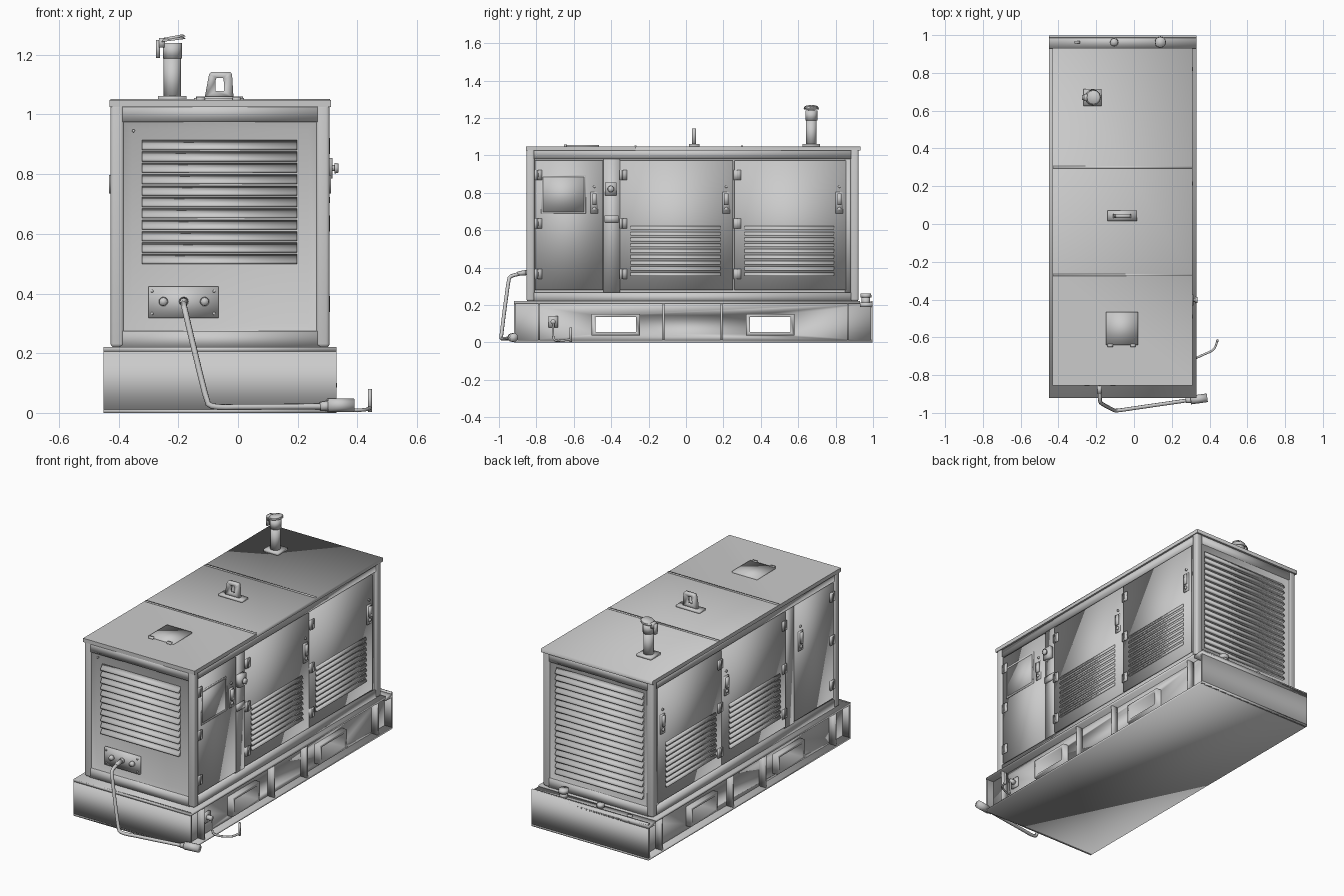
import bpy, bmesh
from mathutils import Vector, Matrix

if "Cube" in bpy.data.objects:
    bpy.data.objects.remove(bpy.data.objects["Cube"])

CX = -0.06          # centre line of the generator set
HW = 0.367          # half width of the canopy


def finish(name, bm, bevel=0, seg=1, smooth=True):
    bmesh.ops.recalc_face_normals(bm, faces=bm.faces)
    if bevel:
        bmesh.ops.bevel(bm, geom=bm.edges[:], offset=bevel, segments=seg, affect='EDGES', profile=0.5)
    for f in bm.faces:
        f.smooth = smooth       # sheet metal is smooth shaded across its folds
    me = bpy.data.meshes.new(name)
    bm.to_mesh(me)
    bm.free()
    ob = bpy.data.objects.new(name, me)
    bpy.context.collection.objects.link(ob)
    return ob


def crease(ob, test):
    """Keep the edges sharp for which test(midpoint, direction) is true."""
    me = ob.data
    for e in me.edges:
        a, b = (me.vertices[i].co for i in e.vertices)
        e.use_edge_sharp = bool(test((a + b) / 2, (b - a).normalized()))
    return ob


# mappings from panel coordinates (across, up, outward) to world
def front(u, v, d): return (u, -0.828 - d, v)
def back(u, v, d): return (u, 0.90 + d, v)
def side(s): return lambda u, v, d: (CX + s * (0.352 + d), u, v)
def world(x, z, y): return (x, y, z)


def prism(bm, M, prof, *us):
    """Extrude a (v, d) profile through the stations us."""
    rows = [[bm.verts.new(M(u, v, d)) for v, d in prof] for u in us]
    n = len(prof)
    bm.faces.new(rows[0])
    bm.faces.new(rows[-1])
    for a, b in zip(rows, rows[1:]):
        for i in range(n):
            j = (i + 1) % n
            bm.faces.new((a[i], a[j], b[j], b[i]))


def slab(name, M, u0, u1, v0, v1, d0, d1, bevel=0, seg=1, smooth=True):
    bm = bmesh.new()
    prism(bm, M, [(v0, d0), (v1, d0), (v1, d1), (v0, d1)], u0, u1)
    return finish(name, bm, bevel, seg, smooth)


def box(name, x0, x1, y0, y1, z0, z1, bevel=0, seg=1, smooth=True):
    return slab(name, world, x0, x1, z0, z1, y0, y1, bevel, seg, smooth)


def louvre(name, M, u0, u1, v0, v1, n, out=0.013):
    bm = bmesh.new()
    h = (v1 - v0) / n
    for i in range(n):
        b = v0 + i * h
        prism(bm, M, [(b + h * .97, 0), (b + h * .3, out), (b + h * .12, out), (b + h * .12, 0)], u0, u1)
    return finish(name, bm)


def ring(name, M, outer, inner, d0, d1, floor=False):
    """Square tube from d0 to d1, or a dished panel when floor is set."""
    bm = bmesh.new()

    def loop(r, d):
        return [bm.verts.new(M(u, v, d)) for u, v in
                ((r[0], r[2]), (r[1], r[2]), (r[1], r[3]), (r[0], r[3]))]
    if floor:
        loops = [loop(outer, d0), loop(inner, d1)]
        bm.faces.new(loops[1])
        pairs = [(0, 1)]
    else:
        loops = [loop(outer, d0), loop(outer, d1), loop(inner, d1), loop(inner, d0)]
        pairs = [(0, 1), (1, 2), (2, 3), (3, 0)]
    for a, b in pairs:
        for i in range(4):
            j = (i + 1) % 4
            bm.faces.new((loops[a][i], loops[a][j], loops[b][j], loops[b][i]))
    ob = finish(name, bm)
    # an open dish has no inside: make it face outward
    if floor and ob.data.polygons[0].normal.dot(Vector(M(0, 0, 1)) - Vector(M(0, 0, 0))) < 0:
        ob.data.flip_normals()
    return ob


def cyl(name, p0, p1, r, r2=None, n=12):
    p0, p1 = Vector(p0), Vector(p1)
    d = p1 - p0
    bm = bmesh.new()
    m = Matrix.Translation((p0 + p1) / 2) @ d.to_track_quat('Z', 'Y').to_matrix().to_4x4()
    bmesh.ops.create_cone(bm, cap_ends=True, segments=n, radius1=r, radius2=r if r2 is None else r2,
                          depth=d.length, matrix=m)
    return finish(name, bm)


def cable(name, pts, r):
    cu = bpy.data.curves.new(name, 'CURVE')
    cu.dimensions = '3D'
    cu.bevel_depth, cu.bevel_resolution, cu.resolution_u = r, 2, 5
    cu.use_fill_caps = True
    sp = cu.splines.new('BEZIER')
    sp.bezier_points.add(len(pts) - 1)
    for i, p in enumerate(pts):
        k = sp.bezier_points[i]
        t = (Vector(pts[min(i + 1, len(pts) - 1)]) - Vector(pts[max(i - 1, 0)])).normalized() * 0.018
        k.co, k.handle_left, k.handle_right = p, Vector(p) - t, Vector(p) + t
    bpy.context.collection.objects.link(bpy.data.objects.new(name, cu))


# ---- base skid: plates, recessed tank, ribs and fork pockets
X0, X1, Y0, Y1 = -0.45, 0.33, -0.92, 0.998
box("base_bottom_plate", X0, X1, Y0, Y1, 0, 0.012)
box("base_top_plate", X0, X1, Y0, 0.93, 0.205, 0.22)
box("base_rear_deck", X0, X1, 0.93, Y1, 0.19, 0.212)
for n, y in (("front", Y0), ("rear", Y1 - 0.012)):
    crease(box(f"base_{n}_plate", X0, X1, y, y + 0.012, 0, 0.22), lambda m, d: abs(d.x) < 0.5)
tank = box("base_tank", X0 + 0.045, X1 - 0.045, Y0 + 0.006, Y1 - 0.006, 0.006, 0.21)
for y in (-0.375, 0.45):
    cut = box("pocket_cutter", X0 - 0.1, X1 + 0.1, y - 0.115, y + 0.115, 0.045, 0.145)
    cut.hide_render = True
    md = tank.modifiers.new("pocket", 'BOOLEAN')
    md.operation, md.object, md.solver = 'DIFFERENCE', cut, 'EXACT'
    bpy.context.view_layer.objects.active = tank
    bpy.ops.object.modifier_apply(modifier=md.name)
    bpy.data.objects.remove(cut)
    ring("fork_pocket", lambda u, v, d: (d, u, v), (y - 0.13, y + 0.13, 0.038, 0.152),
         (y - 0.108, y + 0.108, 0.055, 0.136), X0 + 0.012, X1 - 0.012)
for s in (-1, 1):
    a, b = sorted((CX + s * 0.34, CX + s * 0.388))
    for y in (-0.785, -0.12, 0.19, 0.865):
        box("base_rib", a, b, y - 0.005, y + 0.005, 0.006, 0.21)

# ---- canopy frame
box("canopy_core", CX - 0.34, CX + 0.34, -0.812, 0.885, 0.215, 1.04, smooth=False)
for s in (-1, 1):
    M = side(s)
    a, b = sorted((CX + s * 0.322, CX + s * HW))
    box("corner_post_front", a, b, -0.853, -0.81, 0.22, 1.035, 0.012, 3)
    box("corner_post_rear", a, b, 0.88, 0.923, 0.22, 1.035, 0.012, 3)
    slab("side_top_rail", M, -0.82, 0.89, 0.98, 1.035, -0.03, 0.008)
    slab("side_bottom_rail", M, -0.82, 0.89, 0.215, 0.268, -0.03, 0.008)
    slab("side_pillar", M, -0.44, -0.352, 0.26, 0.985, -0.03, -0.002)
    slab("rear_pillar", M, 0.85, 0.89, 0.26, 0.985, -0.03, -0.004)
    # doors with hinges, handles and louvres
    for y0, y1 in ((-0.807, -0.443), (-0.352, 0.25), (0.258, 0.855)):
        slab("door", M, y0, y1, 0.28, 0.972, -0.02, 0.004)
        for z in (0.895, 0.635, 0.365):
            slab("hinge", M, y0 - 0.004, y0 + 0.036, z - 0.027, z + 0.027, 0, 0.011)
            cyl("hinge_pin", M(y0 + 0.016, z - 0.027, 0.011), M(y0 + 0.016, z + 0.027, 0.011), 0.005, n=8)
        h = y1 - (0.047 if y0 < -0.5 else 0.035)
        slab("handle_plate", M, h - 0.02, h + 0.02, 0.69, 0.805, 0, 0.010)
        slab("handle_paddle", M, h - 0.011, h + 0.011, 0.735, 0.797, 0.008, 0.020)
        cyl("handle_latch", M(h, 0.713, 0.008), M(h, 0.713, 0.016), 0.010)
        cyl("door_lock", M(h, 0.833, 0.002), M(h, 0.833, 0.010), 0.007, n=10)
        if y0 > -0.5:
            louvre("door_louvre", M, y0 + 0.055, y1 - 0.065, 0.35, 0.63, 9)
for y0, y1, n in ((-0.85, -0.80, "front"), (0.88, 0.92, "rear")):
    box(n + "_top_rail", CX - 0.335, CX + 0.335, y0, y1, 0.975, 1.035)
    box(n + "_bottom_rail", CX - 0.335, CX + 0.335, y0, y1, 0.215, 0.275)

# ---- roof: crisp at the front and left, rolled over at the rear and rear right
bm = bmesh.new()
prism(bm, lambda u, v, d: (v, u, d), [(CX - .371, 1.025), (CX + .371, 1.025), (CX + .371, 1.048),
                                      (CX - .371, 1.048)], -0.856, -0.27, 0.932)
crease(finish("roof", bm), lambda m, d: m.y < -0.3 or (m.x < -0.4 and m.y > -0.2) or m.z < 1.04)
for y in (-0.27, 0.30):
    box("roof_seam", CX - 0.368, CX + 0.368, y - 0.006, y + 0.006, 1.045, 1.052)

# ---- front panel with louvres and socket plate
ring("front_panel", front, (-0.385, 0.265, 0.27, 0.98), (-0.355, 0.235, 0.30, 0.95), 0.018, 0, True)
louvre("front_louvre", front, -0.322, 0.198, 0.495, 0.915, 11, 0.02)
slab("socket_plate", front, -0.30, -0.066, 0.318, 0.423, -0.005, 0.012)
for x in (-0.25, -0.182, -0.112):
    cyl("socket", front(x, 0.373, 0.01), front(x, 0.373, 0.03), 0.016, 0.013)
for x in (-0.288, -0.08):
    for z in (0.333, 0.408):
        cyl("plate_screw", front(x, z, 0.01), front(x, z, 0.016), 0.005, n=8)
cyl("panel_screw", front(-0.35, 0.945, 0), front(-0.35, 0.945, 0.008), 0.005, n=8)

# ---- rear radiator grille
ring("rear_panel", back, (-0.387, 0.267, 0.27, 0.98), (-0.357, 0.237, 0.30, 0.95), 0.018, 0, True)
louvre("rear_louvre", back, -0.35, 0.23, 0.305, 0.945, 17, 0.018)

# ---- right side control window, emergency stop and small bracket
R = side(1)
ring("control_window_frame", R, (-0.775, -0.535, 0.688, 0.893), (-0.765, -0.545, 0.698, 0.883), 0, 0.008)
slab("control_window", R, -0.767, -0.543, 0.696, 0.885, 0, 0.006)
slab("emergency_stop_box", R, -0.432, -0.372, 0.785, 0.855, -0.005, 0.024)
cyl("emergency_stop_stem", R(-0.402, 0.82, 0.02), R(-0.402, 0.82, 0.034), 0.010)
cyl("emergency_stop_button", R(-0.402, 0.82, 0.032), R(-0.402, 0.82, 0.044), 0.018, 0.015)
slab("pillar_bracket", R, -0.435, -0.36, 0.64, 0.678, -0.005, 0.008)

# ---- roof fittings: hatch, lifting eye, exhaust
box("roof_hatch", -0.147, 0.02, -0.64, -0.465, 1.04, 1.056)
for x in (-0.125, -0.005):
    box("hatch_hinge", x - 0.014, x + 0.014, -0.652, -0.636, 1.045, 1.058)
box("lifting_plate", -0.14, 0.016, 0.015, 0.072, 1.045, 1.060)
bm = bmesh.new()
out = [(-0.112, 1.055), (-0.015, 1.055), (-0.020, 1.135), (-0.026, 1.143), (-0.090, 1.143), (-0.097, 1.135)]
inn = [(-0.076, 1.078), (-0.046, 1.078), (-0.048, 1.115), (-0.050, 1.122), (-0.072, 1.122), (-0.075, 1.115)]
L = [[bm.verts.new((x, y, z)) for x, z in p] for p, y in ((out, .033), (out, .053), (inn, .053), (inn, .033))]
for a in range(4):
    for i in range(6):
        j, b = (i + 1) % 6, (a + 1) % 4
        bm.faces.new((L[a][i], L[a][j], L[b][j], L[b][i]))
finish("lifting_eye", bm)
EX, EY = -0.22, 0.67
box("exhaust_flange", EX - 0.048, EX + 0.048, EY - 0.046, EY + 0.046, 1.045, 1.062)
cyl("exhaust_pipe", (EX, EY, 1.05), (EX, EY, 1.19), 0.029)
cyl("exhaust_collar", (EX, EY, 1.187), (EX, EY, 1.240), 0.032)
cyl("rain_cap", (EX + 0.002, EY, 1.248), (EX + 0.001, EY, 1.256), 0.043, 0.036)
cyl("rain_cap_flap", (EX + 0.005, EY, 1.255), (EX + 0.0035, EY, 1.263), 0.040, 0.032)
box("rain_cap_hinge", EX - 0.045, EX - 0.025, EY - 0.018, EY + 0.018, 1.225, 1.256)
box("rain_cap_counterweight", EX - 0.054, EX - 0.042, EY - 0.014, EY + 0.014, 1.19, 1.25)

# ---- filler caps on the rear deck
for x, r, h in ((0.14, 0.030, 0.262), (-0.105, 0.022, 0.24)):
    cyl("filler_neck", (x, 0.962, 0.2), (x, 0.962, h - 0.02), r * 0.75)
    cyl("filler_cap", (x, 0.962, h - 0.022), (x, 0.962, h), r, r * 0.92)
box("level_gauge", -0.315, -0.285, 0.955, 0.97, 0.205, 0.222)

# ---- power lead and earth lead
cyl("power_plug", (-0.182, -0.855, 0.373), (-0.182, -0.90, 0.368), 0.014, 0.011)
cable("power_lead", [(-0.182, -0.86, 0.373), (-0.178, -0.945, 0.345), (-0.10, -0.988, 0.03),
                     (0.0, -0.975, 0.02), (0.31, -0.93, 0.022)], 0.010)
cyl("lead_connector", (0.275, -0.935, 0.022), (0.31, -0.93, 0.024), 0.014, 0.018)
cyl("lead_connector_body", (0.30, -0.932, 0.026), (0.388, -0.92, 0.026), 0.023)
box("earth_terminal_plate", 0.28, 0.295, -0.735, -0.685, 0.08, 0.14)
cyl("earth_terminal", (0.29, -0.71, 0.11), (0.325, -0.71, 0.11), 0.014)
cable("earth_lead", [(0.325, -0.71, 0.10), (0.328, -0.71, 0.03), (0.36, -0.695, 0.010),
                     (0.42, -0.665, 0.010), (0.443, -0.617, 0.016)], 0.006)
cyl("earth_rod", (0.442, -0.616, 0.003), (0.442, -0.616, 0.08), 0.007, n=10)
